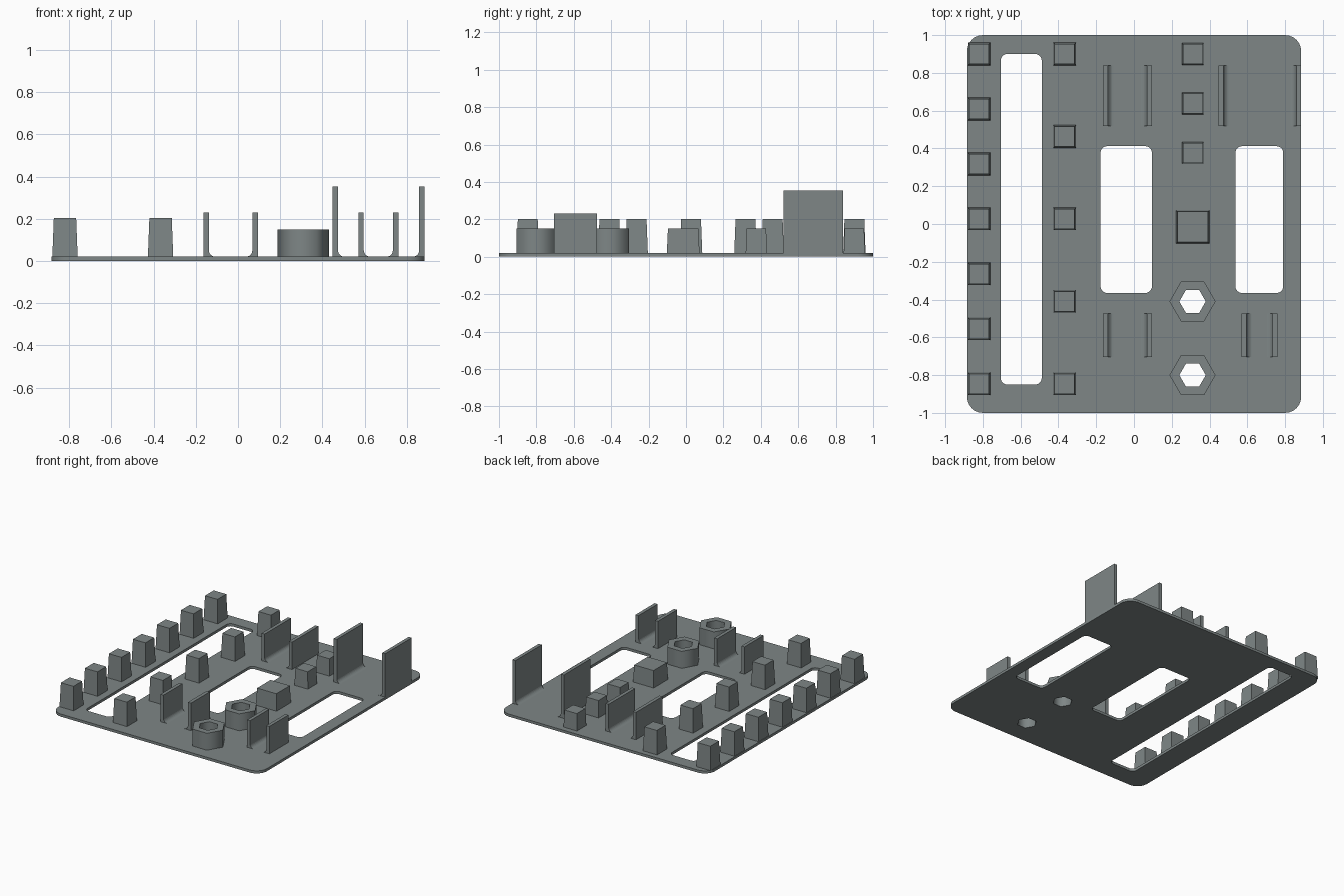
import bpy, bmesh, math

if "Cube" in bpy.data.objects:
    bpy.data.objects.remove(bpy.data.objects["Cube"])

grey = bpy.data.materials.new("slate grey")
grey.diffuse_color = (0.21, 0.24, 0.24, 1)
grey.use_nodes = True
grey.node_tree.nodes["Principled BSDF"].inputs["Base Color"].default_value = grey.diffuse_color
T = 0.02  # plate thickness


def rounded_rect(x0, x1, y0, y1, r, n=6):
    pts = []
    corners = [(x1 - r, y1 - r), (x0 + r, y1 - r), (x0 + r, y0 + r), (x1 - r, y0 + r)]
    for q, (cx, cy) in enumerate(corners):
        for i in range(n + 1):
            a = math.pi / 2 * (q + i / n)
            pts.append((cx + r * math.cos(a), cy + r * math.sin(a)))
    return pts


def hexagon(cx, cy, r):
    return [(cx + r * math.cos(math.pi / 3 * i), cy + r * math.sin(math.pi / 3 * i)) for i in range(6)]


def extruded_outline(name, loops, z0, z1):
    """Filled flat outline; inner loops become holes."""
    cu = bpy.data.curves.new(name, 'CURVE')
    cu.dimensions = '2D'
    cu.fill_mode = 'BOTH'
    cu.extrude = (z1 - z0) / 2
    for loop in loops:
        sp = cu.splines.new('POLY')
        sp.points.add(len(loop) - 1)
        for p, (x, y) in zip(sp.points, loop):
            p.co = (x, y, 0, 1)
        sp.use_cyclic_u = True
    cu.materials.append(grey)
    ob = bpy.data.objects.new(name, cu)
    ob.location.z = (z0 + z1) / 2
    bpy.context.collection.objects.link(ob)
    bpy.ops.object.select_all(action='DESELECT')
    ob.select_set(True)
    bpy.context.view_layer.objects.active = ob
    bpy.ops.object.convert(target='MESH')


def mesh_object(name, bm):
    bmesh.ops.recalc_face_normals(bm, faces=bm.faces)
    me = bpy.data.meshes.new(name)
    bm.to_mesh(me)
    bm.free()
    me.materials.append(grey)
    bpy.context.collection.objects.link(bpy.data.objects.new(name, me))


def post(name, x, y, base, top, height):
    """Square post tapering towards its top."""
    bm = bmesh.new()
    bmesh.ops.create_cube(bm, size=1)
    for v in bm.verts:
        w = top if v.co.z > 0 else base
        v.co = (x + v.co.x * w, y + v.co.y * w, height if v.co.z > 0 else T)
    mesh_object(name, bm)


def wall(name, x_out, side, y0, y1, height, thick=0.026, r=0.03, n=6):
    """Upright clip wall with a curved fillet at its foot on the inner side."""
    prof = [(0, T), (0, height), (thick, height)]
    for i in range(n + 1):
        a = math.pi / 2 * i / n
        prof.append((thick + r - r * math.cos(a), T + r - r * math.sin(a)))
    bm = bmesh.new()
    f = bm.faces.new([bm.verts.new((x_out + side * u, y0, z)) for u, z in prof])
    ext = bmesh.ops.extrude_face_region(bm, geom=[f])
    moved = [g for g in ext["geom"] if isinstance(g, bmesh.types.BMVert)]
    bmesh.ops.translate(bm, verts=moved, vec=(0, y1 - y0, 0))
    mesh_object(name, bm)


# Base plate with three slots and two hexagonal holes
hex_spots = [(0.31, -0.41), (0.31, -0.80)]
extruded_outline("base_plate", [
    rounded_rect(-0.885, 0.885, -1, 1, 0.085),
    rounded_rect(-0.705, -0.488, -0.85, 0.90, 0.035),
    rounded_rect(-0.177, 0.095, -0.365, 0.412, 0.035),
    rounded_rect(0.537, 0.79, -0.365, 0.412, 0.035),
] + [hexagon(x, y, 0.07) for x, y in hex_spots], 0, T)

# Hexagonal collars
for i, (x, y) in enumerate(hex_spots):
    extruded_outline(f"hex_collar_{i}", [hexagon(x, y, 0.122), hexagon(x, y, 0.07)], T, 0.15)

# Tall posts in two columns
for i in range(7):
    post(f"edge_post_{i}", -0.82, 0.90 - 0.291 * i, 0.12, 0.106, 0.203)
for i in range(5):
    post(f"inner_post_{i}", -0.367, 0.90 - 0.4365 * i, 0.12, 0.106, 0.203)

# Short posts and wide block
for i in range(3):
    post(f"short_post_{i}", 0.312, 0.90 - 0.262 * i, 0.114, 0.104, 0.15)
post("wide_block", 0.311, -0.015, 0.175, 0.163, 0.15)

# Facing pairs of clip walls: outer x left, outer x right, y range, height
pairs = [("rear_left", -0.164, 0.094, 0.52, 0.84, 0.23),
         ("rear_right", 0.448, 0.885, 0.52, 0.84, 0.353),
         ("front_left", -0.164, 0.094, -0.705, -0.475, 0.23),
         ("front_right", 0.57, 0.76, -0.705, -0.475, 0.23)]
for name, xl, xr, y0, y1, h in pairs:
    wall(name + "_wall_a", xl, 1, y0, y1, h)
    wall(name + "_wall_b", xr, -1, y0, y1, h)
